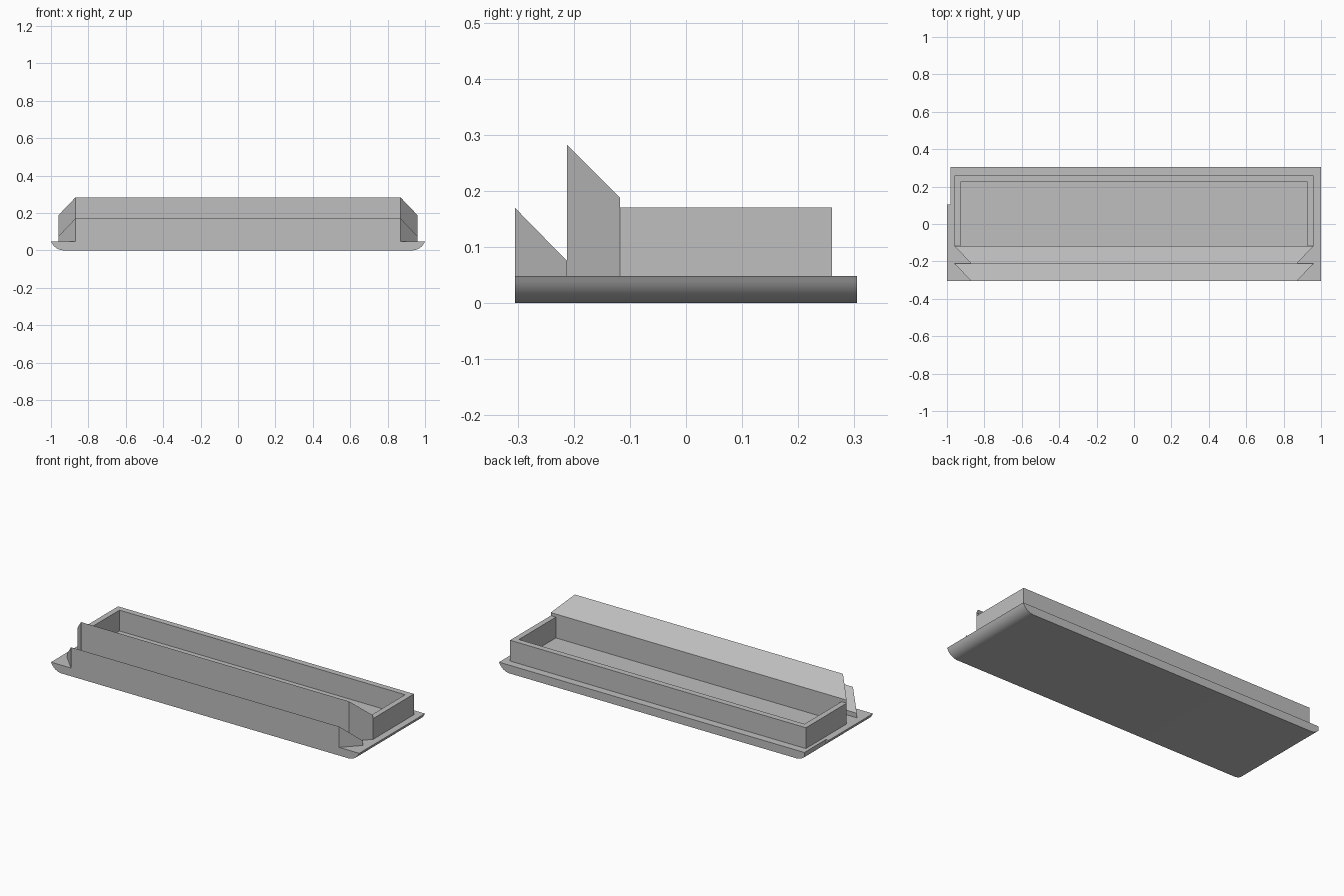
import bpy, bmesh, math

old = bpy.data.objects.get("Cube")
if old:
    bpy.data.objects.remove(old, do_unlink=True)

grey = bpy.data.materials.new("plain grey")
grey.use_nodes = True
grey.diffuse_color = (0.52, 0.52, 0.52, 1)
grey.node_tree.nodes["Principled BSDF"].inputs["Base Color"].default_value = (0.52, 0.52, 0.52, 1)


def loft(name, first, second):
    """Closed solid between two matching outlines."""
    bm = bmesh.new()
    a = [bm.verts.new(p) for p in first]
    b = [bm.verts.new(p) for p in second]
    bm.faces.new(a)
    bm.faces.new(b[::-1])
    for i in range(len(a)):
        j = (i + 1) % len(a)
        bm.faces.new((a[j], a[i], b[i], b[j]))
    bmesh.ops.recalc_face_normals(bm, faces=bm.faces)
    mesh = bpy.data.meshes.new(name)
    bm.to_mesh(mesh)
    bm.free()
    mesh.materials.append(grey)
    obj = bpy.data.objects.new(name, mesh)
    bpy.context.collection.objects.link(obj)
    return obj


def smooth(obj):
    bpy.ops.object.select_all(action="DESELECT")
    obj.select_set(True)
    bpy.context.view_layer.objects.active = obj
    bpy.ops.object.shade_smooth_by_angle(angle=math.radians(25))


FRONT, MID, INNER, BACK = -0.305, -0.212, -0.118, 0.305
TOP, RIM = 0.048, 0.17

# Base slab with rounded lower ends; the rear of one end is set in slightly
RADIUS, FLAT, STEPS = 0.074, 0.93, 14
sweep = math.asin((1 - FLAT) / RADIUS)
arc = [(FLAT + RADIUS * math.sin(sweep * i / STEPS),
        RADIUS * (1 - math.cos(sweep * i / STEPS))) for i in range(STEPS)] + [(1, TOP)]


def base(name, y0, y1, left_limit):
    left = [(-x, z) for x, z in reversed(arc) if -x > left_limit]
    if left_limit > -1:
        depth = RADIUS - math.sqrt(RADIUS ** 2 - (-left_limit - FLAT) ** 2)
        left = [(left_limit, TOP), (left_limit, depth)] + left
    outline = left + arc
    smooth(loft(name, [(x, y0, z) for x, z in outline], [(x, y1, z) for x, z in outline]))


base("base_front", FRONT, 0.105, -1.01)
base("base_rear", 0.105, BACK, -0.982)


# Sloping ridges with mitred ends
def ridge(name, y0, y1, high, low):
    ends = [[(s * 0.87, y0, TOP), (s * 0.87, y0, high),
             (s * 0.96, y1, low), (s * 0.96, y1, TOP)] for s in (-1, 1)]
    loft(name, *ends)


ridge("front_ridge", FRONT, MID, 0.17, 0.075)
ridge("rear_ridge", MID, INNER, 0.282, 0.188)

# U-shaped tray wall closed at the front by the rear ridge
wall = [(-0.96, INNER), (-0.96, 0.26), (0.96, 0.26), (0.96, INNER),
        (0.927, INNER), (0.927, 0.225), (-0.927, 0.225), (-0.927, INNER)]
loft("tray_wall", [(x, y, TOP) for x, y in wall], [(x, y, RIM) for x, y in wall])
